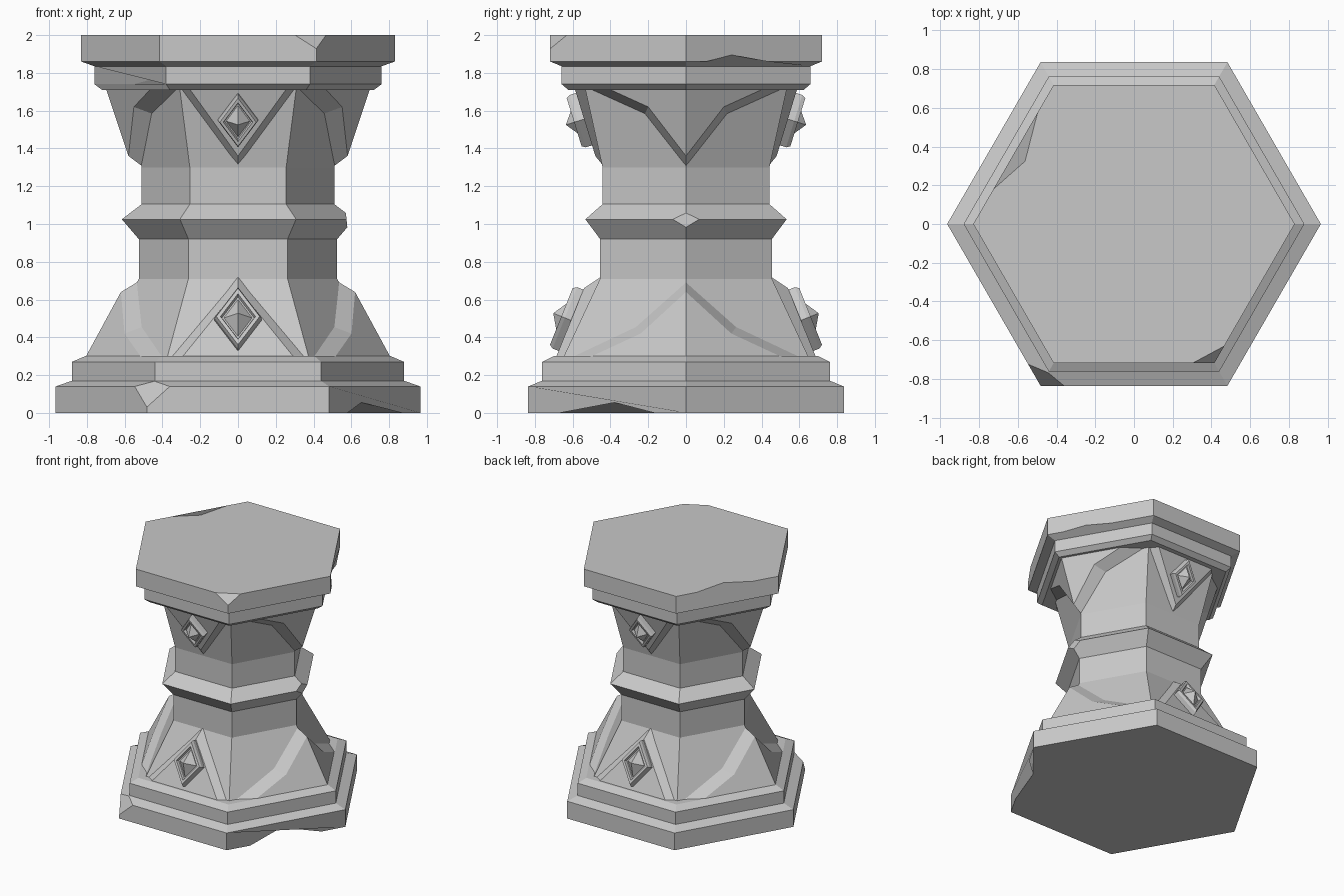
import bpy, bmesh, math
from mathutils import Vector

cube = bpy.data.objects.get("Cube")
if cube:
    bpy.data.objects.remove(cube, do_unlink=True)

stone = bpy.data.materials.new("grey_stone")
stone.use_nodes = True
GREY = (0.58, 0.58, 0.58, 1)
stone.diffuse_color = GREY
stone.node_tree.nodes["Principled BSDF"].inputs["Base Color"].default_value = GREY

TAN30 = math.tan(math.radians(30))
COS30 = math.cos(math.radians(30))


def finish(name, bm, axes=None):
    """Turn a bmesh into an object, mirrored over the given axes."""
    me = bpy.data.meshes.new(name)
    bm.to_mesh(me)
    bm.free()
    me.materials.append(stone)
    ob = bpy.data.objects.new(name, me)
    bpy.context.collection.objects.link(ob)
    if axes:
        mod = ob.modifiers.new("mirror", 'MIRROR')
        mod.use_axis = axes
        mod.merge_threshold = 0.0005
    return ob


def loft(bm, rings):
    """Skin a list of equal point rings and cap both ends."""
    loops = [[bm.verts.new(p) for p in ring] for ring in rings]
    n = len(loops[0])
    for a, b in zip(loops, loops[1:]):
        for i in range(n):
            j = (i + 1) % n
            bm.faces.new((a[i], a[j], b[j], b[i]))
    bm.faces.new(loops[0][::-1])
    bm.faces.new(loops[-1])
    return loops


def hexagon(r, z):
    return [(r * math.cos(i * math.pi / 3), r * math.sin(i * math.pi / 3), z)
            for i in range(6)]


def dent(bm, v1, v2, start, mid, end, push):
    """Knock a shallow notch into the edge between two corners."""
    a, b = v1.co.copy(), v2.co.copy()
    last = v1
    for k, t in enumerate((start, mid, end)):
        edge = bm.edges.get((last, v2))
        _, new = bmesh.utils.edge_split(edge, last, 0.5)
        new.co = a.lerp(b, t) + (Vector(push) if k == 1 else Vector())
        last = new


def chip(bm, point, normal):
    """Slice a corner off with a plane."""
    geom = bm.verts[:] + bm.edges[:] + bm.faces[:]
    cut = bmesh.ops.bisect_plane(bm, geom=geom, plane_co=point, plane_no=normal,
                                 clear_outer=True)
    edges = [e for e in cut["geom_cut"] if isinstance(e, bmesh.types.BMEdge)]
    bmesh.ops.holes_fill(bm, edges=edges)


def hex_part(name, profile, dents=(), chips=()):
    bm = bmesh.new()
    loops = loft(bm, [hexagon(r, z) for r, z in profile])
    for level, corner, span, push in dents:
        dent(bm, loops[level][corner], loops[level][(corner + 1) % 6], *span, push)
    for point, normal in chips:
        chip(bm, point, normal)
    return finish(name, bm)


# Stepped base, with worn edges
hex_part("base_plinth", [(.965, 0), (.965, .14), (.88, .17)],
         dents=[(0, 5, (.2, .5, .8), (-.07, .04, .055))],
         chips=[((-.465, -.80, .10), (-.45, -.75, .5))])
hex_part("base_step", [(.88, .165), (.88, .27), (.81, .30)])

# Waisted column
hex_part("lower_flare", [(.752, .29), (.525, .71)])
hex_part("shaft", [(.525, .71), (.525, .92)])
hex_part("waist_ring", [(.525, .92), (.615, 1.025), (.51, 1.105)],
         chips=[((.575, 0, 1.02), (1, 0, .1))])
hex_part("neck", [(.51, 1.105), (.51, 1.3)])
hex_part("upper_flare", [(.51, 1.3), (.62, 1.73)])

# Stepped top, with worn edges
hex_part("cap_step", [(.72, 1.71), (.76, 1.74), (.76, 1.835), (.74, 1.86)],
         dents=[(1, 3, (.55, .75, .95), (.07, .06, .04))])
hex_part("cap_slab", [(.76, 1.835), (.83, 1.86), (.83, 2)],
         dents=[(1, 0, (.15, .35, .6), (-.02, -.01, .035)),
                (2, 2, (.2, .5, .75), (.06, -.035, 0))],
         chips=[((.40, -.70, 1.96), (.35, -.65, .55))])


def raised_panel(name, outer, inner, body, raised, place, facing, axes):
    """Half of a bevelled plate: outline on the body, face standing proud."""
    bm = bmesh.new()
    lo = [bm.verts.new(place(u, z, body(z) - .01)) for u, z in outer]
    hi = [bm.verts.new(place(u, z, raised(z))) for u, z in inner]
    foot_z = inner[-1][1]
    foot = bm.verts.new(place(0, foot_z, raised(foot_z)))
    for i in range(len(lo) - 1):
        bm.faces.new((lo[i], lo[i + 1], hi[i + 1], hi[i]))
    bm.faces.new(hi + [foot])
    bm.normal_update()
    for f in bm.faces:
        if f.normal.dot(Vector(facing)) < 0:
            f.normal_flip()
    finish(name, bm, axes)


def ramp(z0, r0, z1, r1):
    return lambda z: r0 + (r1 - r0) * (z - z0) / (z1 - z0)


def on_front(u, z, r):
    return (u, -r, z)


def on_side(u, z, r):
    return (r - u * TAN30, u, z)


def gem(name, z, r, width, height, lean):
    """Diamond frame with a pointed stone, leaning with its panel."""
    up = Vector((0, -lean, 1)).normalized()
    out = Vector((0, -1, -lean)).normalized()
    centre = Vector((0, -r, z))

    def diamond(s, depth):
        return [centre + out * depth + Vector((x * width * s, 0, 0)) + up * (y * height * s)
                for x, y in ((1, 0), (0, 1), (-1, 0), (0, -1))]

    bm = bmesh.new()
    loft(bm, [diamond(s, d) for s, d in
              ((1, -.04), (1, .035), (.92, .055), (.74, .055), (.68, .035),
               (.6, .035), (.01, .1))])
    bmesh.ops.recalc_face_normals(bm, faces=bm.faces[:])
    finish(name, bm, (False, True, False))


low_body, top_body = ramp(.29, .752, .71, .525), ramp(1.3, .51, 1.73, .62)
low_face, top_face = ramp(.29, .69, .66, .54), ramp(1.36, .48, 1.72, .59)
BOTH = (True, True, False)
SIDE = (COS30, .5, 0)

# Triangular plates on front and back
raised_panel("lower_plate", [(0, .73), (.37, .29)], [(0, .66), (.30, .29)],
             lambda z: low_body(z) * COS30, low_face, on_front, (0, -1, 0), BOTH)
raised_panel("upper_plate", [(0, 1.3), (.31, 1.72)], [(0, 1.36), (.26, 1.72)],
             lambda z: top_body(z) * COS30, top_face, on_front, (0, -1, 0), BOTH)

# Kinked plates wrapping the side corners
raised_panel("lower_corner_plate", [(0, .70), (.27, .46), (.63, .29)],
             [(0, .64), (.24, .42), (.52, .29)],
             low_body, ramp(.29, .81, .64, .62), on_side, SIDE, BOTH)
raised_panel("upper_corner_plate", [(0, 1.3), (.22, 1.58), (.53, 1.72)],
             [(0, 1.36), (.2, 1.62), (.42, 1.72)],
             top_body, ramp(1.36, .58, 1.72, .70), on_side, SIDE, BOTH)

# Diamond studs
gem("lower_gem", .49, low_face(.49), .125, .175, -.40)
gem("upper_gem", 1.555, top_face(1.555), .105, .145, .31)
